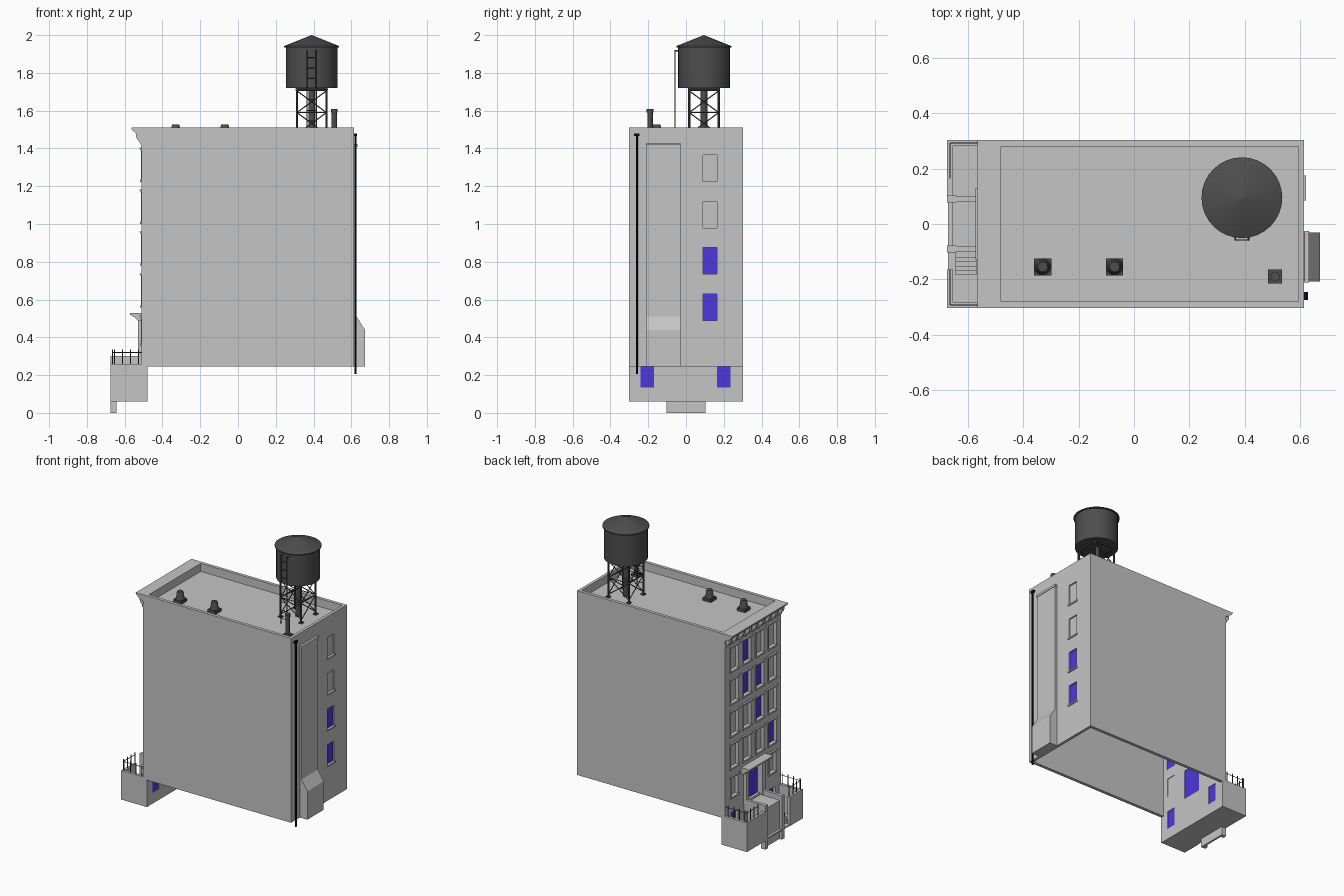
import bpy, bmesh, math
from mathutils import Vector, Matrix

if "Cube" in bpy.data.objects:
    bpy.data.objects.remove(bpy.data.objects["Cube"])


def material(name, rgb):
    m = bpy.data.materials.new(name)
    m.use_nodes = True
    m.diffuse_color = (*rgb, 1)
    m.node_tree.nodes["Principled BSDF"].inputs["Base Color"].default_value = (*rgb, 1)
    return m


STONE = material("stone grey", (0.56, 0.56, 0.56))
BLUE = material("window blue", (0.075, 0.04, 0.72))
IRON = material("dark iron", (0.075, 0.075, 0.075))
BLACK = material("pipe black", (0.005, 0.003, 0.008))


def box(bm, x0, x1, y0, y1, z0, z1):
    c = Vector((x0 + x1, y0 + y1, z0 + z1)) / 2
    mat = Matrix.Translation(c) @ Matrix.Diagonal((x1 - x0, y1 - y0, z1 - z0, 1))
    bmesh.ops.create_cube(bm, size=1, matrix=mat)


def rod(bm, p, q, r, r2=None, sides=8):
    p, q = Vector(p), Vector(q)
    d = q - p
    mat = Matrix.Translation((p + q) / 2) @ d.to_track_quat('Z', 'Y').to_matrix().to_4x4()
    bmesh.ops.create_cone(bm, cap_ends=True, segments=sides, radius1=r,
                          radius2=r if r2 is None else r2, depth=d.length, matrix=mat)


def prism(bm, outline, y0, y1):
    """Extrude an x-z outline along y."""
    f = bm.faces.new([bm.verts.new((x, y0, z)) for x, z in outline])
    new = bmesh.ops.extrude_face_region(bm, geom=[f])["geom"]
    bmesh.ops.translate(bm, vec=(0, y1 - y0, 0),
                        verts=[v for v in new if isinstance(v, bmesh.types.BMVert)])


def finish(bm, name, mat, smooth=False):
    bmesh.ops.recalc_face_normals(bm, faces=bm.faces)
    me = bpy.data.meshes.new(name)
    bm.to_mesh(me)
    bm.free()
    me.materials.append(mat)
    ob = bpy.data.objects.new(name, me)
    bpy.context.collection.objects.link(ob)
    if smooth:
        bpy.ops.object.select_all(action='DESELECT')
        ob.select_set(True)
        bpy.context.view_layer.objects.active = ob
        bpy.ops.object.shade_smooth_by_angle(angle=math.radians(35))
    return ob


def pierced_wall(name, x, inward, z0, z1, openings):
    """Wall in the y-z plane with rectangular openings (y0, y1, z0, z1)."""
    ys = sorted({-HALF, HALF} | {round(v, 4) for o in openings for v in o[:2]})
    zs = sorted({z0, z1} | {round(v, 4) for o in openings for v in o[2:]})
    bm = bmesh.new()
    grid = [[bm.verts.new((x, y, z)) for z in zs] for y in ys]
    for i in range(len(ys) - 1):
        for j in range(len(zs) - 1):
            cy, cz = (ys[i] + ys[i + 1]) / 2, (zs[j] + zs[j + 1]) / 2
            if not any(a < cy < b and c < cz < d for a, b, c, d in openings):
                bm.faces.new((grid[i][j], grid[i + 1][j], grid[i + 1][j + 1], grid[i][j + 1]))
    skin = bm.faces[:]
    new = bmesh.ops.extrude_face_region(bm, geom=skin, use_keep_orig=True)["geom"]
    bmesh.ops.translate(bm, vec=(inward, 0, 0),
                        verts=[v for v in new if isinstance(v, bmesh.types.BMVert)])
    return finish(bm, name, STONE)


FRONT, BACK, HALF, BASE, TOP = -0.51, 0.615, 0.303, 0.245, 1.51
COLS = (0.205, 0.07, -0.07, -0.205)
ROWS = [1.235 - 0.222 * i for i in range(4)]
LIT = {(0, 1), (1, 1), (1, 2), (2, 2), (3, 3)}

# Openings paired with whether the glass is blue
facade = [((y - 0.04, y + 0.04, z, z + 0.155), (r, c) in LIT)
          for r, z in enumerate(ROWS) for c, y in enumerate(COLS)]
facade += [((y - 0.035, y + 0.035, 0.37, 0.5), False) for y in (-0.205, 0.205)]
facade += [((y - 0.035, y + 0.035, 0.135, 0.26), True) for y in (-0.205, 0.2)]
facade += [((-0.072, 0.072, 0.28, 0.485), True)]
rear = [((0.09, 0.165, 0.49 + 0.245 * i, 0.63 + 0.245 * i), i < 2) for i in range(4)]

# Shell: pierced end walls, plain side walls, roof; open underneath
pierced_wall("facade_wall", FRONT, 0.03, 0.065, TOP, [o for o, _ in facade])
pierced_wall("rear_wall", BACK, -0.02, BASE, TOP, [o for o, _ in rear])
for name, s in (("left_side_wall", 1), ("right_side_wall", -1)):
    bm = bmesh.new()
    box(bm, FRONT, BACK, *sorted((s * HALF, s * (HALF - 0.022))), BASE, TOP)
    finish(bm, name, STONE)
bm = bmesh.new()
box(bm, FRONT + 0.02, BACK - 0.01, -HALF + 0.01, HALF - 0.01, 1.445, 1.455)
finish(bm, "roof", STONE)

# Glass and blank panes
for name, blue, mat in (("blue_panes", True, BLUE), ("blank_panes", False, STONE)):
    bm = bmesh.new()
    for (a, b, c, d), lit in facade:
        if lit == blue:
            box(bm, FRONT + 0.018, FRONT + 0.026, a, b, c, d)
    for (a, b, c, d), lit in rear:
        if lit == blue:
            box(bm, BACK - 0.018, BACK - 0.01, a, b, c, d)
    finish(bm, name, mat)

# Window trim: sills, hoods, jambs
bm = bmesh.new()
for (a, b, c, d), _ in facade[:18]:
    box(bm, FRONT - 0.008, FRONT + 0.01, a - 0.01, b + 0.01, c - 0.012, c)
    prism(bm, [(FRONT, d), (FRONT - 0.006, d), (FRONT - 0.012, d + 0.015), (FRONT, d + 0.015)],
          a - 0.012, b + 0.012)
    for y in (a - 0.008, b):
        box(bm, FRONT - 0.004, FRONT, y, y + 0.008, c, d)
for (a, b, c, d), _ in rear:
    box(bm, BACK - 0.01, BACK + 0.006, a - 0.005, b + 0.01, c - 0.01, c)
finish(bm, "window_trim", STONE)

# Cornice with brackets
bm = bmesh.new()
prism(bm, [(-0.5, TOP), (-0.565, TOP), (-0.563, 1.5), (-0.545, 1.485), (-0.53, 1.47), (-0.5, 1.465)],
      -HALF, HALF)
for i in range(9):
    y = -0.285 + i * 0.57 / 8
    prism(bm, [(FRONT, 1.48), (-0.542, 1.485), (-0.538, 1.455), (-0.522, 1.435), (FRONT, 1.41)],
          y - 0.011, y + 0.011)
box(bm, FRONT - 0.008, FRONT, -HALF, HALF, 1.425, 1.435)
finish(bm, "cornice", STONE)

# Entrance surround and hood
bm = bmesh.new()
for s in (-1, 1):
    box(bm, -0.53, FRONT, s * 0.088 - 0.015, s * 0.088 + 0.015, 0.27, 0.5)
prism(bm, [(FRONT, 0.53), (-0.573, 0.53), (-0.573, 0.52), (-0.545, 0.505), (-0.53, 0.487), (FRONT, 0.487)],
      -0.13, 0.13)
finish(bm, "door_hood", STONE)

# Stoop: piers, side walls, landing
bm = bmesh.new()
for s in (-1, 1):
    box(bm, -0.675, -0.642, s * 0.09 - 0.013, s * 0.09 + 0.013, 0, 0.3)
    box(bm, -0.642, FRONT, s * 0.09 - 0.01, s * 0.09 + 0.01, 0.065, 0.3)
box(bm, -0.658, FRONT, -0.085, 0.085, 0.235, 0.265)
box(bm, -0.655, -0.642, -0.085, 0.085, 0, 0.24)
finish(bm, "stoop", STONE)

# Sunken yards: floor, walls, steps
bm = bmesh.new()
box(bm, -0.672, -0.48, -HALF, HALF, 0.06, 0.07)
for s in (-1, 1):
    box(bm, -0.675, FRONT, *sorted((s * HALF, s * 0.282)), 0.06, 0.26)
box(bm, -0.675, -0.655, 0.1, 0.29, 0.06, 0.26)
box(bm, -0.675, -0.655, -0.29, -0.165, 0.06, 0.26)
for i in range(5):
    box(bm, -0.645, -0.57, -0.185 + i * 0.016, -0.1, 0.07, 0.09 + i * 0.03)
finish(bm, "sunken_yard", STONE)

# Yard railings
bm = bmesh.new()
for s in (-1, 1):
    y = s * 0.293
    for i in range(4):
        x = -0.655 + i * 0.043
        rod(bm, (x, y, 0.255), (x, y, 0.335), 0.003, sides=6)
    rod(bm, (-0.665, y, 0.32), (FRONT, y, 0.32), 0.002, sides=6)
    for i in range(4):
        rod(bm, (-0.665, s * (0.17 + i * 0.04), 0.255), (-0.665, s * (0.17 + i * 0.04), 0.335), 0.003, sides=6)
    rod(bm, (-0.665, s * 0.165, 0.32), (-0.665, y, 0.32), 0.002, sides=6)
finish(bm, "railings", IRON)

# Chimney breast on the rear wall
bm = bmesh.new()
prism(bm, [(BACK, BASE), (0.672, BASE), (0.672, 0.44), (0.628, 0.51), (0.628, 1.41), (BACK, 1.425)],
      -0.208, -0.03)
box(bm, BACK, 0.632, -0.212, -0.026, 1.408, 1.424)
finish(bm, "chimney_breast", STONE)

# Drain pipe
bm = bmesh.new()
rod(bm, (0.622, -0.26, 0.205), (0.622, -0.26, 1.475), 0.006)
box(bm, BACK, 0.629, -0.274, -0.246, 1.465, 1.48)
finish(bm, "drain_pipe", BLACK)

# Roof vents and flue
bm = bmesh.new()
for x in (-0.33, -0.07):
    box(bm, x - 0.031, x + 0.031, -0.186, -0.124, 1.455, 1.475)
    rod(bm, (x, -0.155, 1.475), (x, -0.155, 1.51), 0.03, 0.02, sides=12)
    rod(bm, (x, -0.155, 1.51), (x, -0.155, 1.528), 0.024, 0.018, sides=12)
finish(bm, "roof_vents", IRON)
bm = bmesh.new()
box(bm, 0.485, 0.535, -0.215, -0.165, 1.455, 1.47)
rod(bm, (0.51, -0.19, 1.47), (0.51, -0.19, 1.595), 0.014, sides=16)
rod(bm, (0.51, -0.19, 1.59), (0.51, -0.19, 1.61), 0.018, sides=16)
finish(bm, "flue", IRON)

# Water tank: drum and conical lid
TX, TY = 0.39, 0.095
bm = bmesh.new()
rod(bm, (TX, TY, 1.72), (TX, TY, 1.938), 0.137, sides=32)
rod(bm, (TX, TY, 1.935), (TX, TY, 1.942), 0.146, sides=32)
rod(bm, (TX, TY, 1.942), (TX, TY, 2.0), 0.146, 0.001, sides=32)
finish(bm, "water_tank", IRON, smooth=True)

# Tank stand: legs, cross braces, centre pipe
bm = bmesh.new()
corners = [(TX + a * 0.078, TY + b * 0.078) for a, b in ((-1, -1), (1, -1), (1, 1), (-1, 1))]
rod(bm, (TX, TY, 1.455), (TX, TY, 1.72), 0.018, sides=16)
for p, q in zip(corners, corners[1:] + corners[:1]):
    rod(bm, (*p, 1.455), (*p, 1.72), 0.006)
    box(bm, p[0] - 0.012, p[0] + 0.012, p[1] - 0.012, p[1] + 0.012, 1.455, 1.462)
    for lo, hi in ((1.475, 1.59), (1.59, 1.705)):
        rod(bm, (*p, lo), (*q, hi), 0.003, sides=6)
        rod(bm, (*q, lo), (*p, hi), 0.003, sides=6)
    rod(bm, (*p, 1.59), (*q, 1.59), 0.003, sides=6)
    rod(bm, (*p, 1.712), (*q, 1.712), 0.008)
finish(bm, "tank_stand", IRON)

# Ladder
bm = bmesh.new()
for x in (0.366, 0.414):
    rod(bm, (x, -0.058, 1.455), (x, -0.058, 1.92), 0.0035, sides=6)
    rod(bm, (x, -0.058, 1.918), (x, -0.03, 1.918), 0.0035, sides=6)
for i in range(8):
    rod(bm, (0.366, -0.058, 1.49 + i * 0.056), (0.414, -0.058, 1.49 + i * 0.056), 0.0025, sides=6)
finish(bm, "ladder", IRON)
